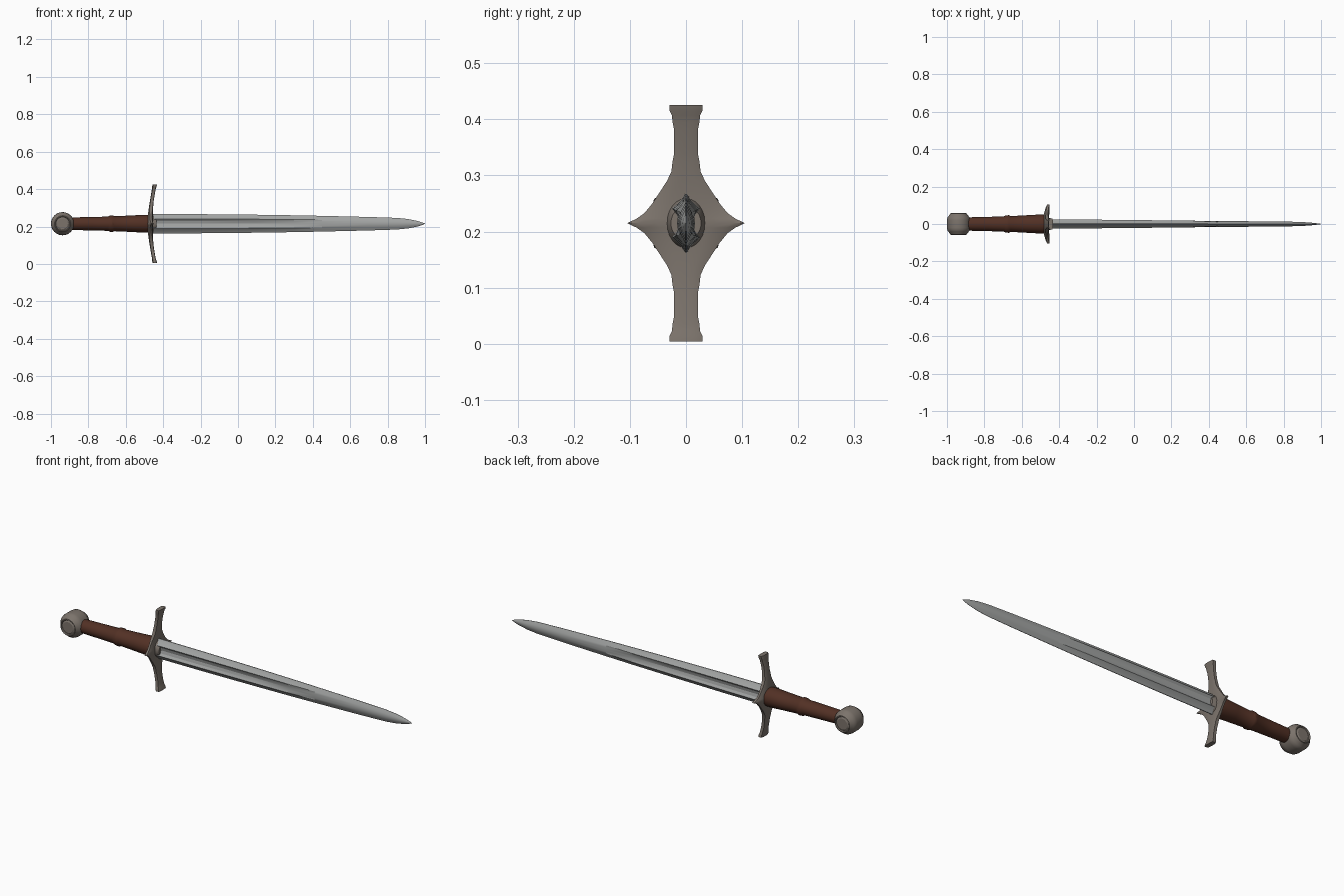
import bpy, bmesh, math

if "Cube" in bpy.data.objects:
    bpy.data.objects.remove(bpy.data.objects["Cube"])

CZ = 0.215  # height of the sword's long axis


def material(name, rgb):
    m = bpy.data.materials.new(name)
    m.diffuse_color = (*rgb, 1)
    m.use_nodes = True
    m.node_tree.nodes["Principled BSDF"].inputs["Base Color"].default_value = m.diffuse_color
    return m


STEEL = material("blade steel", (0.36, 0.37, 0.365))
IRON = material("aged iron", (0.20, 0.172, 0.148))
LEATHER = material("brown leather", (0.085, 0.03, 0.018))


def loft(name, rings, mat, angle=30):
    """Skin a list of equal-length closed rings and cap both ends."""
    bm = bmesh.new()
    vs = [[bm.verts.new(p) for p in r] for r in rings]
    n = len(rings[0])
    for a, b in zip(vs, vs[1:]):
        for i in range(n):
            j = (i + 1) % n
            bm.faces.new((a[i], a[j], b[j], b[i]))
    bm.faces.new(vs[0][::-1])
    bm.faces.new(vs[-1])
    bmesh.ops.recalc_face_normals(bm, faces=bm.faces)
    me = bpy.data.meshes.new(name)
    bm.to_mesh(me)
    bm.free()
    me.materials.append(mat)
    ob = bpy.data.objects.new(name, me)
    bpy.context.collection.objects.link(ob)
    bpy.ops.object.select_all(action='DESELECT')
    ob.select_set(True)
    bpy.context.view_layer.objects.active = ob
    bpy.ops.object.shade_smooth_by_angle(angle=math.radians(angle))
    return ob


def interp(table, t):
    for (a, u), (b, v) in zip(table, table[1:]):
        if t <= b:
            return u + (v - u) * (t - a) / (b - a)
    return table[-1][1]


# Blade: hollow-ground section with a central fuller that fades out
def blade_ring(x, h, t, groove):
    half = [(1, 0.08), (0.78, 0.36), (0.5, 1), (0.28, 1 - 0.35 * groove), (0, 1 - 0.5 * groove)]
    if groove < 0.05:
        half = [(1, 0.08), (0.78, 0.36), (0.5, 0.72), (0.28, 0.9), (0, 1)]
    side = half + [(-z, y) for z, y in half[-2::-1]]
    return ([(x, t * y, CZ + h * z) for z, y in side]
            + [(x, -t * y, CZ + h * z) for z, y in side[::-1]])


loft("blade", [blade_ring(*s) for s in (
    (-0.475, 0.052, 0.025, 1), (-0.2, 0.051, 0.023, 1), (0.1, 0.048, 0.020, 1),
    (0.3, 0.045, 0.018, 0.7), (0.45, 0.042, 0.016, 0), (0.7, 0.036, 0.014, 0),
    (0.85, 0.031, 0.012, 0), (0.91, 0.025, 0.010, 0), (0.96, 0.015, 0.006, 0),
    (0.985, 0.007, 0.003, 0), (1.0, 0.001, 0.001, 0))], STEEL, 20)

# Crossguard: curved arms, flared ends and a pointed spike front and back
WIDTH = [(0, 0.105), (0.008, 0.088), (0.018, 0.074), (0.035, 0.060), (0.055, 0.047),
         (0.075, 0.034), (0.092, 0.026), (0.11, 0.024), (0.125, 0.021), (0.165, 0.021),
         (0.18, 0.024), (0.192, 0.025), (0.2, 0.029), (0.211, 0.029)]
THICK = [(0, 0.016), (0.05, 0.013), (0.12, 0.010), (0.19, 0.010), (0.2, 0.012), (0.211, 0.012)]


def guard_ring(d):
    a = abs(d)
    w, t = interp(WIDTH, a), interp(THICK, a)
    xc = -0.471 + 0.026 * (a / 0.21) ** 1.7
    steps = [-1, -0.8, -0.5, -0.2, 0.2, 0.5, 0.8, 1]

    def pt(s, side):
        y = s * w
        thin = t * (1 - 0.65 * abs(s) ** 3 * min(1, w / 0.06))
        return (xc + 0.012 * (y / 0.1) ** 2 + side * thin, y, CZ + d)
    return [pt(s, 1) for s in steps] + [pt(s, -1) for s in steps[::-1]]


levels = sorted({s * d for d, _ in WIDTH for s in (-1, 1)})
loft("crossguard", [guard_ring(d) for d in levels], IRON, 35)


def oval(x, ry, rz, n=24):
    return [(x, ry * math.cos(2 * math.pi * i / n),
             CZ + rz * math.sin(2 * math.pi * i / n)) for i in range(n)]


# Socket holding the base of the blade
loft("blade_socket", [oval(-0.49, 0.034, 0.046), oval(-0.455, 0.034, 0.044),
                      oval(-0.435, 0.027, 0.030)], IRON)

# Leather grip with a raised band near the middle
loft("grip", [oval(x, ry, rz) for x, ry, rz in (
    (-0.90, 0.034, 0.032), (-0.87, 0.036, 0.034), (-0.78, 0.038, 0.036),
    (-0.695, 0.041, 0.038), (-0.685, 0.046, 0.043), (-0.670, 0.047, 0.044),
    (-0.660, 0.042, 0.040), (-0.57, 0.047, 0.044), (-0.50, 0.051, 0.048),
    (-0.478, 0.049, 0.047))], LEATHER)


# Wheel pommel turned around y, with recessed rings on both faces
def wheel_ring(y, r, n=32):
    return [(-0.938 + r * math.cos(2 * math.pi * i / n), y,
             CZ + r * math.sin(2 * math.pi * i / n)) for i in range(n)]


half = [(0.056, 0.028), (0.053, 0.033), (0.053, 0.036), (0.058, 0.039), (0.057, 0.043),
        (0.040, 0.055), (0.033, 0.060), (0.020, 0.062)]
loft("pommel", [wheel_ring(y, r) for y, r in
                half + [(-y, r) for y, r in half[::-1]]], IRON)
